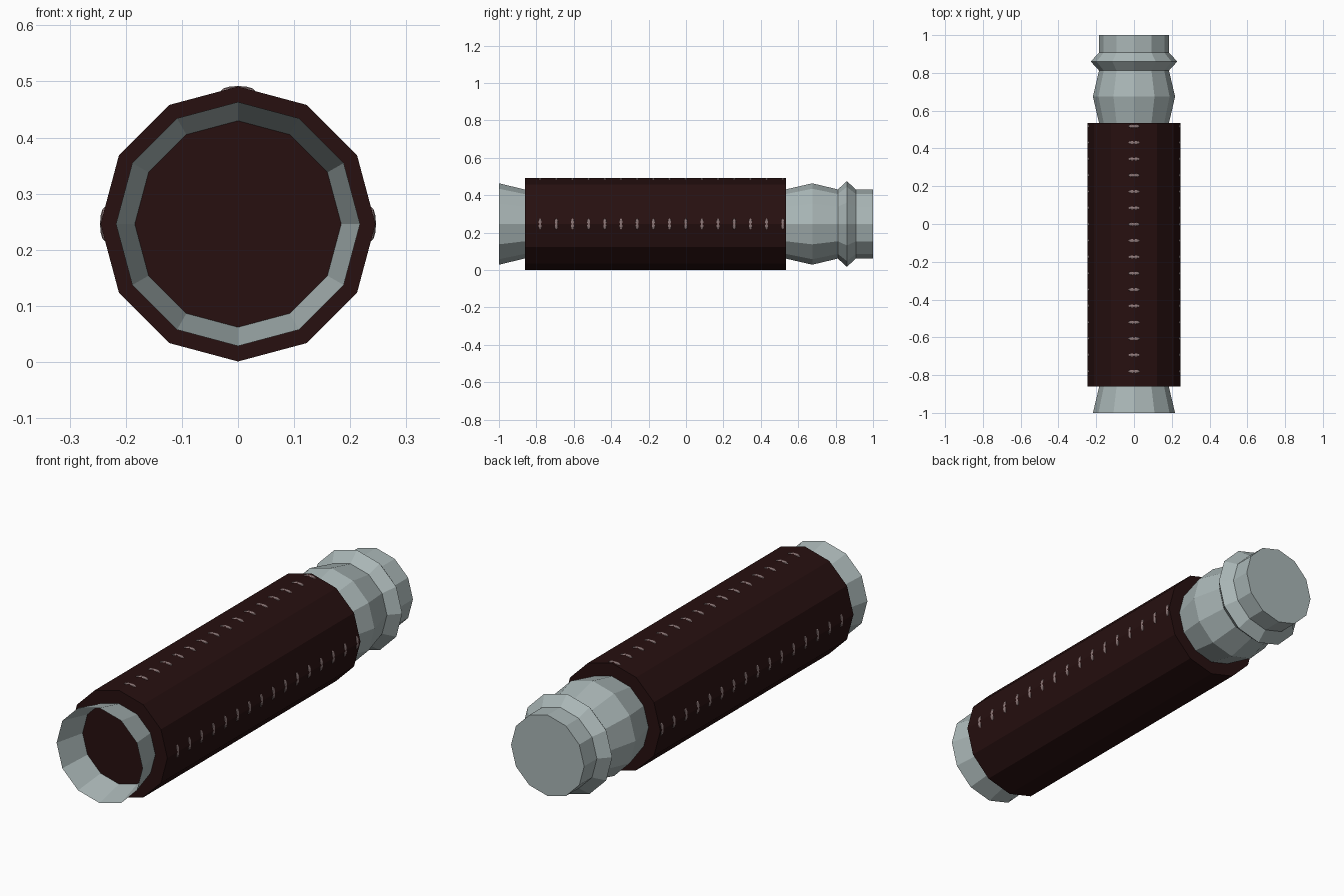
import bpy, bmesh, math
from mathutils import Matrix

if "Cube" in bpy.data.objects:
    bpy.data.objects.remove(bpy.data.objects["Cube"])

AXIS_Z = 0.246
SIDES = 12


def material(name, color):
    m = bpy.data.materials.new(name)
    m.diffuse_color = (*color, 1)
    m.use_nodes = True
    m.node_tree.nodes["Principled BSDF"].inputs["Base Color"].default_value = m.diffuse_color
    return m


STEEL = material("pale grey metal", (0.40, 0.47, 0.47))
BROWN = material("dark brown grip", (0.020, 0.005, 0.005))
STUD = material("dusty pink grey", (0.27, 0.19, 0.19))


def finish(bm, name, mat):
    mesh = bpy.data.meshes.new(name)
    bm.to_mesh(mesh)
    bm.free()
    mesh.materials.append(mat)
    obj = bpy.data.objects.new(name, mesh)
    bpy.context.collection.objects.link(obj)
    return obj


def lathe(name, profile, mat, cap_start=False, cap_end=False):
    """Spin (y, radius) pairs around the long axis."""
    bm = bmesh.new()
    rings = []
    for y, r in profile:
        rings.append([bm.verts.new((r * math.cos(a), y, AXIS_Z + r * math.sin(a)))
                      for a in (2 * math.pi * i / SIDES for i in range(SIDES))])
    for a, b in zip(rings, rings[1:]):
        for i in range(SIDES):
            j = (i + 1) % SIDES
            bm.faces.new((a[i], b[i], b[j], a[j]))
    if cap_start:
        bm.faces.new(rings[0])
    if cap_end:
        bm.faces.new(rings[-1][::-1])
    bmesh.ops.recalc_face_normals(bm, faces=bm.faces)
    return finish(bm, name, mat)


# Main grip
lathe("grip", [(-0.86, 0.245), (0.535, 0.245)], BROWN, True, True)

# Open flared mouth at the front
lathe("flared_mouth", [(-1.0, 0.2175), (-0.86, 0.184)], STEEL)

# Bulged neck, pointed collar and closed end at the back
lathe("neck_and_end_cap",
      [(0.53, 0.184), (0.675, 0.2175), (0.812, 0.185), (0.86, 0.229),
       (0.908, 0.185), (1.0, 0.185)], STEEL, cap_end=True)

# Rows of small studs barely breaking the grip surface: right, top, left
bm = bmesh.new()
for angle in (0, 90, 180):
    for i in range(16):
        place = (Matrix.Translation((0, -0.78 + i * 0.0865, AXIS_Z))
                 @ Matrix.Rotation(-math.radians(angle), 4, 'Y')
                 @ Matrix.Translation((0.2375, 0, 0))
                 @ Matrix.Diagonal((0.0085, 0.012, 0.03, 1)))
        bmesh.ops.create_uvsphere(bm, u_segments=8, v_segments=6, radius=1, matrix=place)
finish(bm, "grip_studs", STUD)
